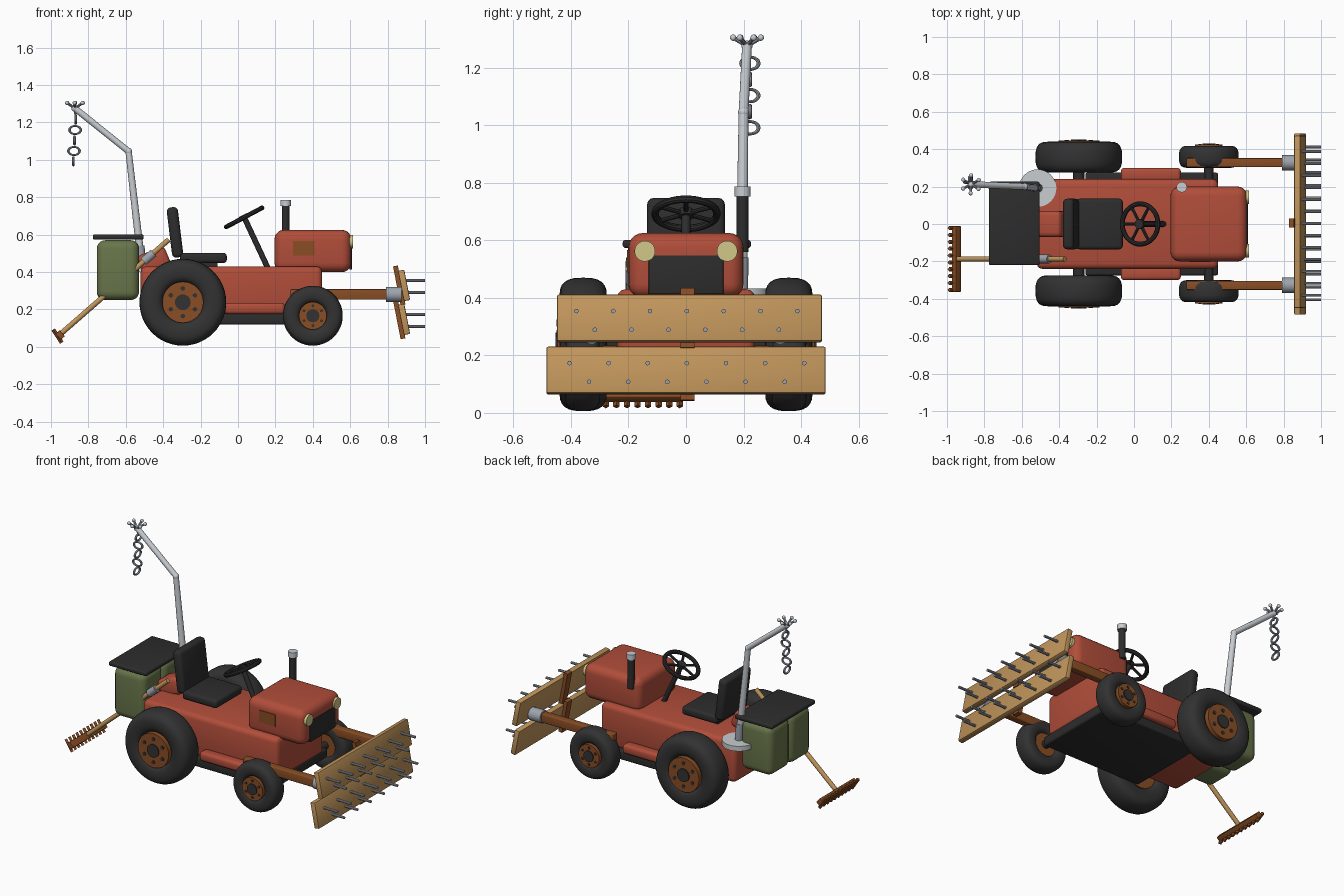
import bpy, bmesh, math
from mathutils import Vector, Matrix

if "Cube" in bpy.data.objects:
    bpy.data.objects.remove(bpy.data.objects["Cube"])


def material(name, r, g, b):
    m = bpy.data.materials.new(name)
    m.diffuse_color = (r, g, b, 1)
    m.use_nodes = True
    m.node_tree.nodes["Principled BSDF"].inputs["Base Color"].default_value = m.diffuse_color
    return m


RED = material("red paint", 0.44, 0.075, 0.042)
DARK = material("dark plastic", 0.026, 0.026, 0.027)
RUBBER = material("tyre rubber", 0.032, 0.032, 0.032)
BROWN = material("brown wood", 0.25, 0.075, 0.018)
TAN = material("tan plank", 0.53, 0.30, 0.105)
GREEN = material("olive green", 0.14, 0.18, 0.07)
SILVER = material("light metal", 0.58, 0.61, 0.64)
STEEL = material("steel", 0.34, 0.37, 0.42)
LAMP = material("pale yellow", 0.65, 0.58, 0.25)


def finish(name, bm, mat, matrix=Matrix()):
    me = bpy.data.meshes.new(name)
    bmesh.ops.recalc_face_normals(bm, faces=bm.faces)
    bm.to_mesh(me)
    bm.free()
    me.materials.append(mat)
    ob = bpy.data.objects.new(name, me)
    bpy.context.collection.objects.link(ob)
    ob.matrix_world = matrix
    bpy.ops.object.select_all(action='DESELECT')
    ob.select_set(True)
    bpy.context.view_layer.objects.active = ob
    bpy.ops.object.shade_smooth_by_angle(angle=math.radians(35))
    return ob


def box(name, center, size, mat, bevel=0.0, tilt=0.0, segs=3):
    """Rounded box, tilt in degrees about y."""
    bm = bmesh.new()
    bmesh.ops.create_cube(bm, size=1)
    bmesh.ops.scale(bm, verts=bm.verts, vec=size)
    if bevel:
        bmesh.ops.bevel(bm, geom=bm.edges[:], offset=bevel, segments=segs,
                        profile=0.5, affect='EDGES')
    m = Matrix.Translation(center) @ Matrix.Rotation(math.radians(tilt), 4, 'Y')
    return finish(name, bm, mat, m)


def rod(name, p, q, r, mat, r2=None, sides=20):
    p, q = Vector(p), Vector(q)
    bm = bmesh.new()
    bmesh.ops.create_cone(bm, cap_ends=True, segments=sides, radius1=r,
                          radius2=r if r2 is None else r2, depth=(q - p).length)
    rot = (q - p).to_track_quat('Z', 'Y').to_matrix().to_4x4()
    return finish(name, bm, mat, Matrix.Translation((p + q) / 2) @ rot)


def ball(name, center, r, mat):
    bm = bmesh.new()
    bmesh.ops.create_uvsphere(bm, u_segments=16, v_segments=10, radius=r)
    return finish(name, bm, mat, Matrix.Translation(center))


def ring(name, major, half_r, half_w, mat, matrix, power=1.0, n=40, k=16):
    """Swept ring around z with a superellipse section."""
    bm = bmesh.new()
    shape = lambda v: math.copysign(abs(v) ** power, v)
    rows = []
    for i in range(n):
        a = 2 * math.pi * i / n
        row = []
        for j in range(k):
            t = 2 * math.pi * j / k
            r = major + half_r * shape(math.cos(t))
            row.append(bm.verts.new((r * math.cos(a), r * math.sin(a),
                                     half_w * shape(math.sin(t)))))
        rows.append(row)
    for i in range(n):
        a, b = rows[i], rows[(i + 1) % n]
        for j in range(k):
            bm.faces.new((a[j], b[j], b[(j + 1) % k], a[(j + 1) % k]))
    return finish(name, bm, mat, matrix)


# Chassis, body, hood
box("chassis", (0.095, 0, 0.148), (0.71, 0.55, 0.06), DARK, 0.012)
box("body", (-0.035, 0, 0.295), (0.97, 0.48, 0.27), RED, 0.03)
box("hood", (0.4, 0, 0.512), (0.41, 0.4, 0.226), RED, 0.05, segs=5)
box("rear_hump", (-0.45, 0, 0.46), (0.16, 0.14, 0.11), RED, 0.025, -22)
for s in (-1, 1):
    box("side_step", (0.09, s * 0.265, 0.205), (0.32, 0.07, 0.06), RED, 0.018)

# Nose details
box("grille", (0.602, 0, 0.48), (0.014, 0.26, 0.135), DARK, 0.003)
for s in (-1, 1):
    rod("headlight", (0.575, s * 0.143, 0.562), (0.615, s * 0.143, 0.562), 0.036, LAMP)
box("hood_plaque", (0.352, -0.2, 0.527), (0.115, 0.009, 0.078), BROWN)
rod("exhaust_pipe", (0.255, 0.197, 0.56), (0.255, 0.197, 0.755), 0.021, DARK)
rod("exhaust_cap", (0.255, 0.197, 0.752), (0.255, 0.197, 0.786), 0.028, SILVER)

# Seat
box("seat_cushion", (-0.185, 0, 0.475), (0.25, 0.27, 0.055), DARK, 0.018)
box("seat_base", (-0.2, 0, 0.435), (0.18, 0.18, 0.04), DARK)
box("seat_back", (-0.337, 0, 0.612), (0.06, 0.27, 0.27), DARK, 0.022, -7)

# Steering wheel on its slanted column
hub = Vector((0.033, 0, 0.692))
steer = Matrix.Translation(hub) @ Matrix.Rotation(math.radians(-28), 4, 'Y')
rod("steering_column", (0.16, 0, 0.42), hub, 0.015, DARK)
ring("steering_rim", 0.108, 0.013, 0.013, DARK, steer, k=10)
rod("steering_hub", steer @ Vector((0, 0, -0.012)), steer @ Vector((0, 0, 0.014)), 0.026, DARK)
for i in range(6):
    a = i * math.pi / 3
    rod("steering_spoke", hub, steer @ Vector((0.108 * math.cos(a), 0.108 * math.sin(a), 0)),
        0.008, DARK, sides=8)


# Wheels: tyre, hub disc, centre cap, bolts
def wheel(tag, x, r, y_in, y_out, r_hub, r_cap, s):
    mid, half = (y_in + y_out) / 2, (y_out - y_in) / 2
    inner = r_hub * 0.9
    at = lambda y, dx=0, dz=0: (x + dx, s * y, r + 0.006 + dz)
    ring(tag + "_tyre", (r + inner) / 2, (r - inner) / 2, half, RUBBER,
         Matrix.Translation(at(mid)) @ Matrix.Rotation(math.pi / 2, 4, 'X'), 0.72, 48, 24)
    rod(tag + "_hub", at(y_in + 0.02), at(y_out + 0.006), r_hub, BROWN, sides=40)
    rod(tag + "_cap", at(y_out), at(y_out + 0.013), r_cap, RUBBER, sides=24)
    for i in range(6):
        a = math.pi / 6 + i * math.pi / 3
        d = (r_hub + r_cap) * 0.49
        dx, dz = d * math.cos(a), d * math.sin(a)
        rod(tag + "_bolt", at(y_out, dx, dz), at(y_out + 0.01, dx, dz), r_hub * 0.11, RUBBER, sides=10)


for s in (-1, 1):
    wheel("rear_wheel", -0.295, 0.232, 0.275, 0.44, 0.11, 0.042, s)
    wheel("front_wheel", 0.4, 0.16, 0.3, 0.418, 0.074, 0.035, s)
rod("rear_axle", (-0.295, -0.3, 0.238), (-0.295, 0.3, 0.238), 0.03, DARK)
rod("front_axle", (0.4, -0.32, 0.166), (0.4, 0.32, 0.166), 0.025, DARK)

# Front arms with collars
for s in (-1, 1):
    box("front_arm", (0.565, s * 0.328, 0.28), (0.57, 0.048, 0.056), BROWN, 0.005)
    rod("arm_collar", (0.79, s * 0.328, 0.28), (0.875, s * 0.328, 0.28), 0.041, STEEL)

# Tilted planks with staggered spikes and back posts
for tag, z, y0, width, step in (("upper", 0.328, 0.012, 0.92, 0.128), ("lower", 0.147, 0, 0.97, 0.136)):
    box(tag + "_plank", (0.888, y0, z), (0.034, width, 0.165), TAN, 0.006, -11, 2)
    box(tag + "_post", (0.862, 0.005, z), (0.026, 0.048, 0.212), BROWN, 0, -11)
    for n, dz in ((7, 0.026), (6, -0.039)):
        for i in range(n):
            y = 0.003 + (i - (n - 1) / 2) * step
            rod("spike", (0.88, y, z + dz), (1.0, y, z + dz), 0.008, STEEL, sides=10)

# Rear tanks under a flat lid
for s in (-1, 1):
    box("rear_tank", (-0.642, s * 0.105, 0.41), (0.226, 0.21, 0.32), GREEN, 0.045, segs=5)
box("tank_lid", (-0.64, 0.003, 0.587), (0.272, 0.446, 0.028), DARK, 0.01)

# Rake
low, high = Vector((-0.955, -0.187, 0.063)), Vector((-0.37, -0.187, 0.573))
rod("rake_handle", low, high, 0.014, TAN)
rod("rake_collar", low.lerp(high, 0.77), low.lerp(high, 0.86), 0.023, STEEL)
rake_tilt = math.degrees(math.atan2(0.585, 0.51)) - 90
box("rake_bar", (-0.95, -0.187, 0.063), (0.03, 0.352, 0.042), BROWN, 0.003, rake_tilt)
for i in range(10):
    y = -0.187 + (i - 4.5) * 0.0367
    rod("rake_tooth", (-0.988, y, 0.092), (-0.942, y, 0.022), 0.011, BROWN, sides=4)

# Bent pole on a round foot
knee, tip = Vector((-0.585, 0.2, 1.045)), Vector((-0.872, 0.212, 1.275))
rod("pole_foot", (-0.515, 0.192, 0.4), (-0.515, 0.192, 0.432), 0.1, SILVER, sides=40)
rod("pole_lower", (-0.513, 0.192, 0.42), knee, 0.021, SILVER, 0.017)
rod("pole_sleeve", (-0.513, 0.192, 0.425), (-0.524, 0.193, 0.54), 0.024, STEEL)
ball("pole_knee", knee, 0.019, SILVER)
rod("pole_upper", knee, tip, 0.017, SILVER)
ball("pole_tip", tip, 0.019, SILVER)

# Claw prongs with ball ends
for i in range(6):
    a = i * math.pi / 3 + 0.5
    end = tip + Vector((0.048 * math.cos(a), 0.048 * math.sin(a), 0.029))
    rod("claw_prong", tip, end, 0.007, STEEL, sides=10)
    ball("claw_ball", end, 0.011, SILVER)

# Hanging chain, links alternating a quarter turn
for i in range(5):
    m = (Matrix.Translation((-0.868 - 0.003 * i, 0.222, 1.215 - 0.056 * i))
         @ Matrix.Rotation(math.pi / 2 * (1 - i % 2), 4, 'Z')
         @ Matrix.Diagonal((1, 1, 0.72, 1)) @ Matrix.Rotation(math.pi / 2, 4, 'X'))
    ring("chain_link", 0.03, 0.007, 0.007, STEEL, m, n=24, k=8)
rod("chain_hook", tip, (-0.868, 0.218, 1.225), 0.006, STEEL, sides=8)
